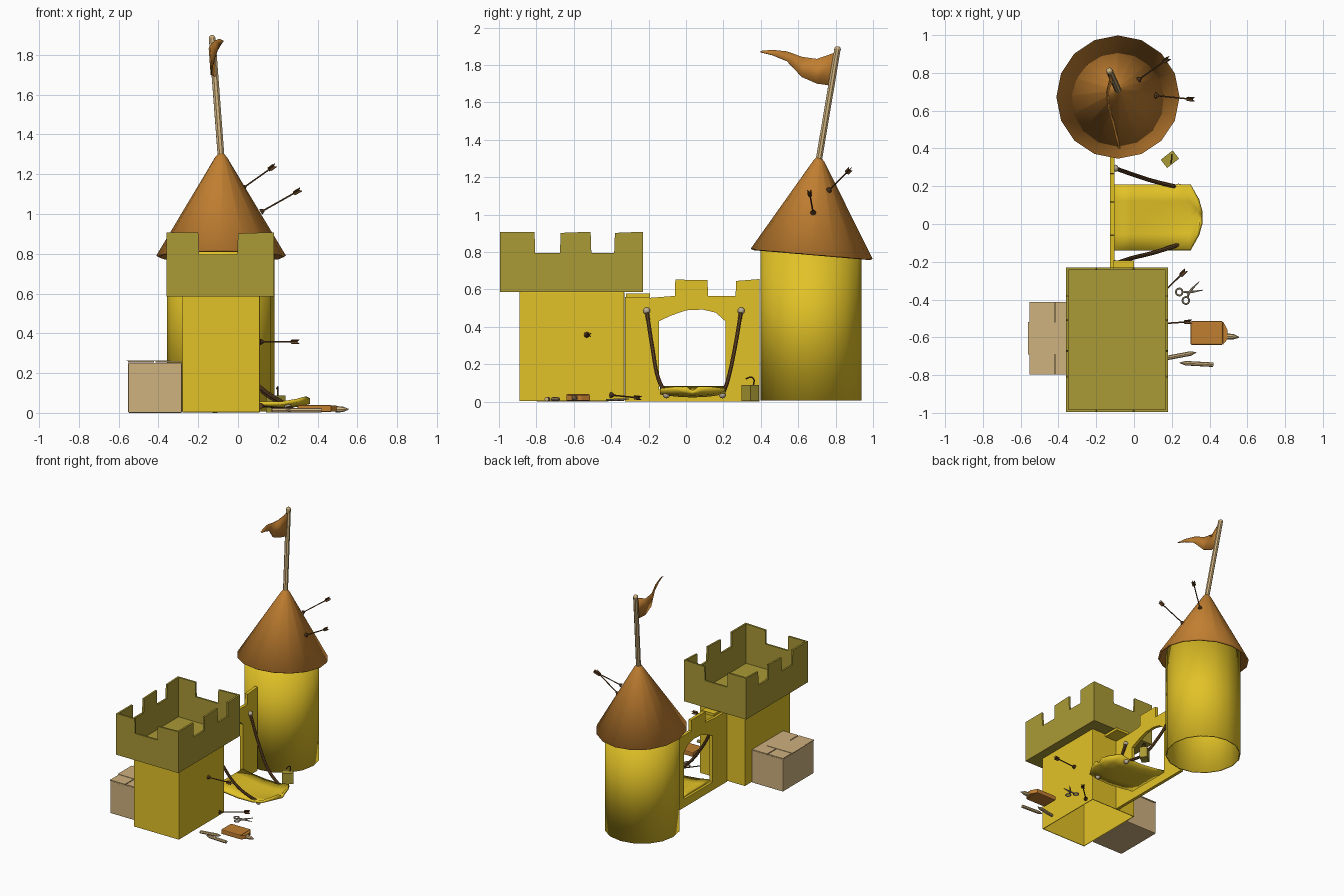
import bpy, bmesh, math
from mathutils import Vector, Matrix

if "Cube" in bpy.data.objects:
    bpy.data.objects.remove(bpy.data.objects["Cube"])

def mat(name, c):
    m = bpy.data.materials.new(name)
    m.diffuse_color = (*c, 1)
    m.use_nodes = True
    m.node_tree.nodes["Principled BSDF"].inputs["Base Color"].default_value = m.diffuse_color
    return m

YELLOW = mat("yellow_card", (0.76, 0.54, 0.02))
OLIVE = mat("olive_card", (0.40, 0.32, 0.035))
ORANGE = mat("orange_paper", (0.53, 0.21, 0.03))
TAN = mat("tan_card", (0.62, 0.44, 0.21))
BROWN = mat("brown_rope", (0.13, 0.06, 0.02))
STEEL = mat("pale_metal", (0.5, 0.42, 0.3))

def obj(name, mesh, m, smooth=False):
    o = bpy.data.objects.new(name, mesh)
    bpy.context.collection.objects.link(o)
    mesh.materials.clear()
    mesh.materials.append(m)
    if smooth:
        bpy.ops.object.select_all(action='DESELECT')
        o.select_set(True)
        bpy.context.view_layer.objects.active = o
        bpy.ops.object.shade_smooth_by_angle(angle=math.radians(35))
    return o

def from_bm(name, bm, m, smooth=False):
    bmesh.ops.recalc_face_normals(bm, faces=bm.faces)
    me = bpy.data.meshes.new(name)
    bm.to_mesh(me)
    bm.free()
    return obj(name, me, m, smooth)

def solidify(o, t, offset=-1):
    s = o.modifiers.new("thickness", 'SOLIDIFY')
    s.thickness, s.offset = t, offset
    return o

def bevel(o, w):
    b = o.modifiers.new("soft_edges", 'BEVEL')
    b.width, b.segments = w, 2
    return o

def box(name, c, size, m, rot=0, open_face=None):
    bm = bmesh.new()
    bmesh.ops.create_cube(bm, size=1)
    if open_face:
        gone = [f for f in bm.faces if f.normal.z * open_face > 0.5]
        bmesh.ops.delete(bm, geom=gone, context='FACES_ONLY')
    bm.transform(Matrix.Translation(c) @ Matrix.Rotation(rot, 4, 'Z') @ Matrix.Diagonal((*size, 1)))
    return from_bm(name, bm, m)

def slab(name, pts, d, m):
    """Polygon of 3D points pushed along vector d."""
    bm = bmesh.new()
    f = bm.faces.new([bm.verts.new(p) for p in pts])
    r = bmesh.ops.extrude_face_region(bm, geom=[f])
    bmesh.ops.translate(bm, vec=d, verts=[v for v in r['geom'] if isinstance(v, bmesh.types.BMVert)])
    if f.is_valid and len(f.link_loops if hasattr(f, 'link_loops') else f.loops) and not any(
            len(e.link_faces) == 2 for e in f.edges):
        bm.faces.new(list(f.verts))
    return from_bm(name, bm, m)

def tube(name, pts, r, m, ends=None):
    cu = bpy.data.curves.new(name, 'CURVE')
    cu.dimensions = '3D'
    cu.bevel_depth, cu.bevel_resolution, cu.use_fill_caps = r, 2, True
    sp = cu.splines.new('BEZIER')
    sp.bezier_points.add(len(pts) - 1)
    sp.resolution_u = 6 if len(pts) > 2 else 1
    for i, (b, p) in enumerate(zip(sp.bezier_points, pts)):
        b.co = p
        b.handle_left_type = b.handle_right_type = 'AUTO' if len(pts) > 2 else 'VECTOR'
        if ends:
            b.radius = ends[i]
    tmp = bpy.data.objects.new("tmp", cu)
    bpy.context.collection.objects.link(tmp)
    me = bpy.data.meshes.new_from_object(tmp.evaluated_get(bpy.context.evaluated_depsgraph_get()))
    bpy.data.objects.remove(tmp)
    return obj(name, me, m, True)

def ball(name, c, r, m):
    bm = bmesh.new()
    bmesh.ops.create_uvsphere(bm, u_segments=10, v_segments=6, radius=r)
    bm.transform(Matrix.Translation(c))
    return from_bm(name, bm, m, True)

# Square tower body, open underneath
bevel(solidify(box("square_tower", (-0.085, -0.61, 0.295), (0.39, 0.56, 0.585), YELLOW, 0, -1), 0.01), 0.008)

# Parapet: floor plus four crenellated walls
X0, X1, Y0, Y1, ZB, ZG, ZT = -0.36, 0.18, -0.995, -0.23, 0.585, 0.795, 0.908
box("parapet_floor", (-0.09, -0.612, 0.592), (0.52, 0.745, 0.014), OLIVE)

def crenels(cuts, a, b):
    p = [(a, ZB), (a, ZT)]
    for g0, g1 in cuts:
        p += [(g0, ZT), (g0 + 0.004, ZG), (g1 - 0.004, ZG), (g1, ZT - 0.006)]
    return p + [(b, ZT), (b, ZB)]

T = 0.014
sides = crenels([(-0.81, -0.67), (-0.51, -0.38)], Y0, Y1)
ends_ = crenels([(-0.20, 0.0)], X0 + T, X1 - T)
for n, x in (("left", X0), ("right", X1 - T)):
    slab("parapet_" + n, [(x, y, z) for y, z in sides], (T, 0, 0), OLIVE)
for n, y in (("front", Y0), ("back", Y1 - T)):
    slab("parapet_" + n, [(x, y, z) for x, z in ends_], (0, T, 0), OLIVE)

# Round tower, an open tube
bm = bmesh.new()
bmesh.ops.create_cone(bm, cap_ends=False, segments=16, radius1=0.27, radius2=0.27, depth=0.83)
bm.transform(Matrix.Translation((-0.087, 0.667, 0.421)))
solidify(from_bm("round_tower", bm, YELLOW, True), 0.01)

# Tilted cone roof, open underneath
bm = bmesh.new()
rings = [(0.326, 0.672, 0.79), (0.03, 0.71, 1.285), (0.015, 0.71, 1.302)]
loops = []
for r, cy, z in rings:
    ring = []
    for i in range(16):
        a = math.tau * i / 16
        dy = r * math.sin(a)
        ring.append(bm.verts.new((-0.085 + r * math.cos(a), cy + dy, z - 0.085 * dy)))
    loops.append(ring)
for lo, hi in zip(loops, loops[1:]):
    for i in range(16):
        j = (i + 1) % 16
        bm.faces.new((lo[i], lo[j], hi[j], hi[i]))
bm.faces.new(loops[-1])
solidify(from_bm("cone_roof", bm, ORANGE, True), 0.014)

# Flag pole and waving pennant
tube("flag_pole", [(-0.083, 0.705, 1.26), (-0.13, 0.81, 1.885)], 0.018, TAN)
ball("pole_tip", (-0.13, 0.81, 1.882), 0.018, TAN)
bm = bmesh.new()
flag = [(-0.122, 0.795, 1.865, 1.69), (-0.145, 0.70, 1.832, 1.70), (-0.14, 0.62, 1.843, 1.735),
        (-0.115, 0.54, 1.872, 1.82), (-0.095, 0.46, 1.88, 1.853), (-0.083, 0.40, 1.874, 1.868)]
cols = [(bm.verts.new((x, y, a)), bm.verts.new((x + 0.01, y - 0.02 * (y > .78), b))) for x, y, a, b in flag]
for p, q in zip(cols, cols[1:]):
    bm.faces.new((p[0], q[0], q[1], p[1]))
solidify(from_bm("pennant", bm, ORANGE, True), 0.005, 0)

# Gate wall with arch, sill and one folded-down battlement
gate = [(-0.325, 0), (-0.325, 0.56), (-0.19, 0.555), (-0.06, 0.565), (-0.057, 0.652), (0.115, 0.65),
        (0.118, 0.565), (0.265, 0.565), (0.268, 0.645), (0.392, 0.655), (0.392, 0), (0.21, 0),
        (0.21, 0.43), (0.16, 0.475), (0.09, 0.492), (0.0, 0.488), (-0.08, 0.46), (-0.145, 0.43), (-0.145, 0)]
slab("gate_wall", [(-0.128, y, z) for y, z in gate], (0.024, 0, 0), YELLOW)
box("gate_sill", (-0.116, 0.033, 0.032), (0.024, 0.355, 0.064), YELLOW)
box("folded_battlement", (-0.055, -0.257, 0.567), (0.11, 0.13, 0.02), YELLOW)

# Sagging drawbridge with a rounded end
bm = bmesh.new()
prof = [(-0.11, -0.14, 0.21, 0.065), (-0.02, -0.14, 0.21, 0.05), (0.10, -0.14, 0.21, 0.03),
        (0.22, -0.14, 0.21, 0.022), (0.30, -0.14, 0.21, 0.03), (0.345, -0.06, 0.13, 0.04), (0.362, 0.0, 0.07, 0.045)]
rows = []
for x, a, b, z in prof:
    rows.append([bm.verts.new((x, a + (b - a) * k / 4, z + 0.02 * max(0, x) * (k - 2) ** 2)) for k in range(5)])
for p, q in zip(rows, rows[1:]):
    for k in range(4):
        bm.faces.new((p[k], q[k], q[k + 1], p[k + 1]))
solidify(from_bm("drawbridge", bm, YELLOW, True), 0.018)

# Drawbridge ropes with knots
for n, pts in (("left", [(-0.10, -0.21, 0.485), (-0.01, -0.18, 0.29), (0.11, -0.15, 0.13), (0.25, -0.105, 0.036)]),
               ("right", [(-0.10, 0.295, 0.485), (0.0, 0.26, 0.28), (0.11, 0.225, 0.12), (0.235, 0.195, 0.036)])):
    tube("rope_" + n, pts, 0.011, BROWN)
    for k, p in (("top", pts[0]), ("end", pts[-1])):
        ball(f"rope_knot_{n}_{k}", p, 0.019, STEEL)

# Sucker arrows
def arrow(name, a, b):
    a, b = Vector(a), Vector(b)
    d = (b - a).normalized()
    tube(name + "_shaft", [a, b], 0.004, BROWN)
    tube(name + "_sucker", [a, a + d * 0.018], 0.016, BROWN, [1, 0.4])
    u = d.orthogonal().normalized()
    for i, s in enumerate((u, d.cross(u))):
        bm = bmesh.new()
        pts = [b - d * .04, b - d * .03 + s * .014, b + d * .008 + s * .014,
               b - d * .004, b + d * .008 - s * .014, b - d * .03 - s * .014]
        bm.faces.new([bm.verts.new(p) for p in pts])
        solidify(from_bm(f"{name}_fin_{i}", bm, BROWN), 0.003, 0)

arrow("roof_arrow_high", (0.025, 0.765, 1.13), (0.18, 0.875, 1.24))
arrow("roof_arrow_low", (0.115, 0.68, 1.01), (0.31, 0.66, 1.12))
arrow("wall_arrow", (0.112, -0.53, 0.357), (0.30, -0.517, 0.357))
arrow("fallen_arrow", (0.115, -0.40, 0.035), (0.27, -0.25, 0.02))

# Cardboard box behind the square tower, with top flaps
bevel(box("cardboard_box", (-0.417, -0.605, 0.126), (0.27, 0.385, 0.252), TAN), 0.005)
box("box_flap_outer", (-0.487, -0.605, 0.257), (0.13, 0.385, 0.008), TAN)
box("box_flap_inner", (-0.35, -0.605, 0.257), (0.13, 0.385, 0.008), TAN)
box("box_tape", (-0.45, -0.605, 0.2625), (0.22, 0.17, 0.003), TAN)

# Glue bottle
bevel(box("glue_bottle", (0.385, -0.577, 0.022), (0.17, 0.125, 0.036), ORANGE), 0.006)
slab("glue_shoulder", [(0.47, -0.64, 0.006), (0.47, -0.514, 0.006), (0.495, -0.56, 0.006), (0.495, -0.61, 0.006)],
     (0, 0, 0.03), ORANGE)
tube("glue_nozzle", [(0.49, -0.595, 0.018), (0.525, -0.597, 0.018), (0.555, -0.6, 0.018)], 0.016, TAN, [1, 0.9, 0.2])

# Pencils
for i, (a, b) in enumerate((((0.17, -0.71), (0.33, -0.68)), ((0.42, -0.745), (0.24, -0.735)))):
    a, b = Vector((*a, 0.013)), Vector((*b, 0.013))
    tube(f"pencil_{i}", [a, a.lerp(b, 0.82)], 0.012, TAN)
    tube(f"pencil_tip_{i}", [a.lerp(b, 0.82), b], 0.012, TAN, [1, 0.1])

# Scissors
P = Vector((0.295, -0.36, 0.01))
for i, (tip, hole) in enumerate((((0.365, -0.35), (0.24, -0.36)), ((0.345, -0.305), (0.275, -0.405)))):
    tip, hole = Vector((*tip, 0.008 + i * .006)), Vector((*hole, 0.01))
    tube(f"scissor_blade_{i}", [hole.lerp(P, 0.4), P.lerp(P, 1), tip], 0.007, STEEL, [0.8, 1, 0.3])
    bm_pts = [hole + Vector((math.cos(a), math.sin(a), 0)) * 0.018 for a in [k * math.tau / 6 for k in range(7)]]
    tube(f"scissor_handle_{i}", bm_pts, 0.005, STEEL)

# Drink carton with bent straw
box("drink_carton", (0.19, 0.343, 0.045), (0.08, 0.055, 0.085), OLIVE, math.radians(38))
tube("straw", [(0.2, 0.36, 0.085), (0.2, 0.362, 0.12), (0.2, 0.35, 0.13), (0.195, 0.32, 0.122)], 0.004, BROWN)
